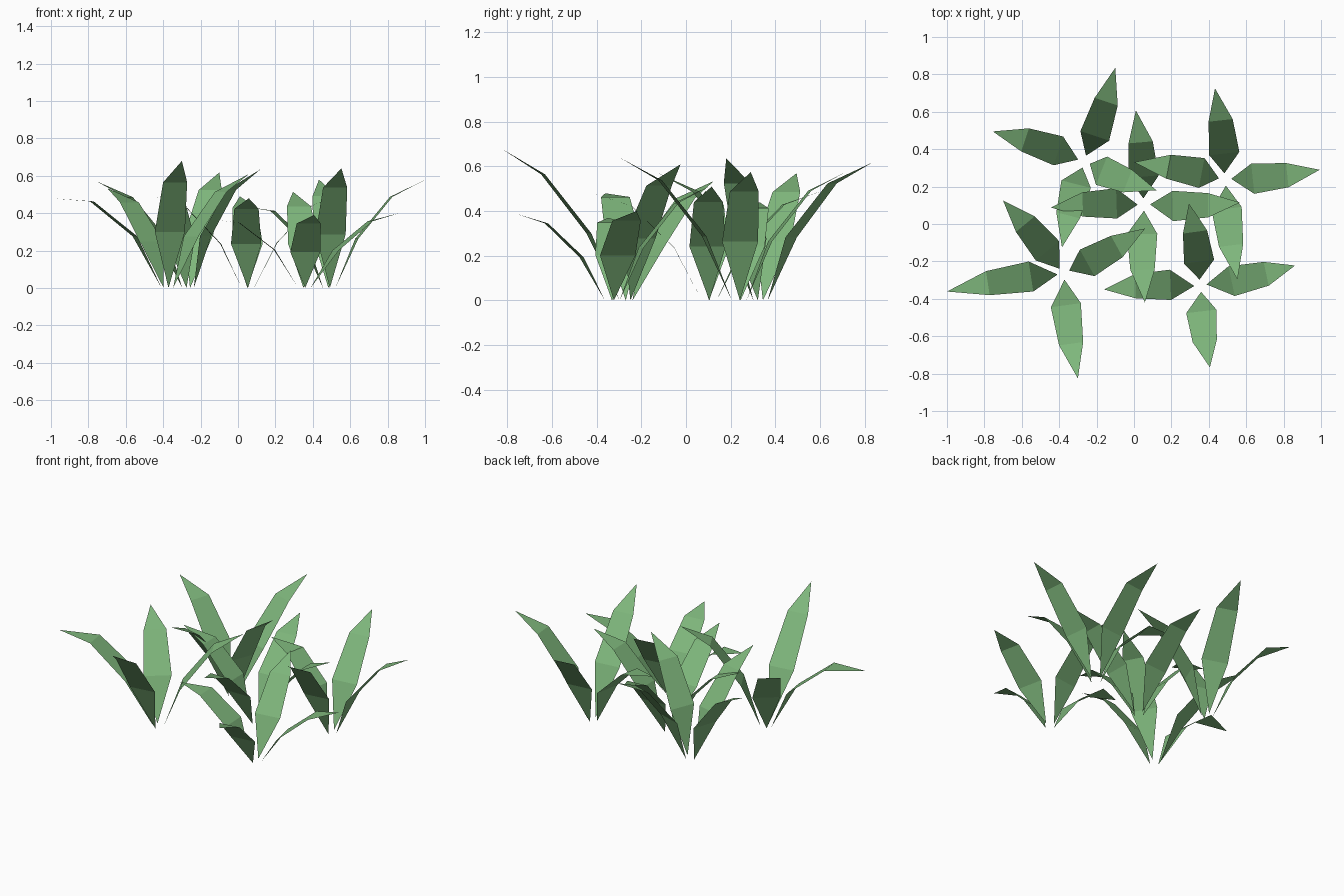
import bpy
import math
from mathutils import Vector

green = bpy.data.materials.new("leaf_green")
green.diffuse_color = (0.21, 0.47, 0.20, 1)

# Each tuft: centre (x, y), then leaves as tip (x, y, z) with the arch amount
TUFTS = [
    ((-0.267, 0.334), [(-0.755, 0.495, 0.57, 0.11), (-0.10, 0.835, 0.618, 0.11),
                       (0.12, 0.18, 0.635, 0.11), (-0.385, -0.125, 0.57, 0.12)]),
    ((0.487, 0.238), [(0.0, 0.33, 0.44, 0.17), (0.433, 0.725, 0.58, 0.11),
                      (0.993, 0.29, 0.575, 0.107), (0.553, -0.297, 0.64, 0.10)]),
    ((0.053, 0.104), [(-0.444, 0.088, 0.49, 0.12), (0.01, 0.607, 0.49, 0.12),
                      (0.567, 0.115, 0.51, 0.11), (0.058, -0.42, 0.48, 0.12)]),
    ((-0.376, -0.265), [(-1.0, -0.361, 0.48, 0.165), (-0.70, 0.125, 0.535, 0.11),
                        (0.059, -0.024, 0.61, 0.11), (-0.30, -0.826, 0.68, 0.09)]),
    ((0.355, -0.33), [(-0.16, -0.35, 0.37, 0.14), (0.294, 0.11, 0.515, 0.11),
                      (0.861, -0.222, 0.40, 0.11), (0.406, -0.767, 0.39, 0.12)]),
]


def add_leaf(name, centre, tip, arch):
    """Folded blade: pointed base, wide band, narrower band, pointed tip."""
    centre = Vector((centre[0], centre[1], 0))
    tip = Vector(tip)
    out = Vector((tip.x - centre.x, tip.y - centre.y, 0)).normalized()
    side = Vector((out.y, -out.x, 0))
    base = centre + out * 0.033
    span = tip - base
    # upward normal to the base-tip line, used to arch the blade
    lift = Vector((0, 0, 1)) * span.dot(out) - out * span.z
    verts = [base]
    for along, half in ((0.37, 0.081), (0.76, 0.065)):
        mid = base + span * along + lift * arch + side * 0.011
        verts += [mid - side * half, mid + side * half]
    verts.append(tip)
    mesh = bpy.data.meshes.new(name)
    mesh.from_pydata(verts, [], [(0, 2, 1), (1, 2, 4, 3), (3, 4, 5)])
    mesh.materials.append(green)
    bpy.context.collection.objects.link(bpy.data.objects.new(name, mesh))


# Five tufts of four leaves
for t, (centre, leaves) in enumerate(TUFTS, 1):
    for n, (x, y, z, arch) in enumerate(leaves, 1):
        add_leaf(f"tuft_{t}_leaf_{n}", centre, (x, y, z), arch)
